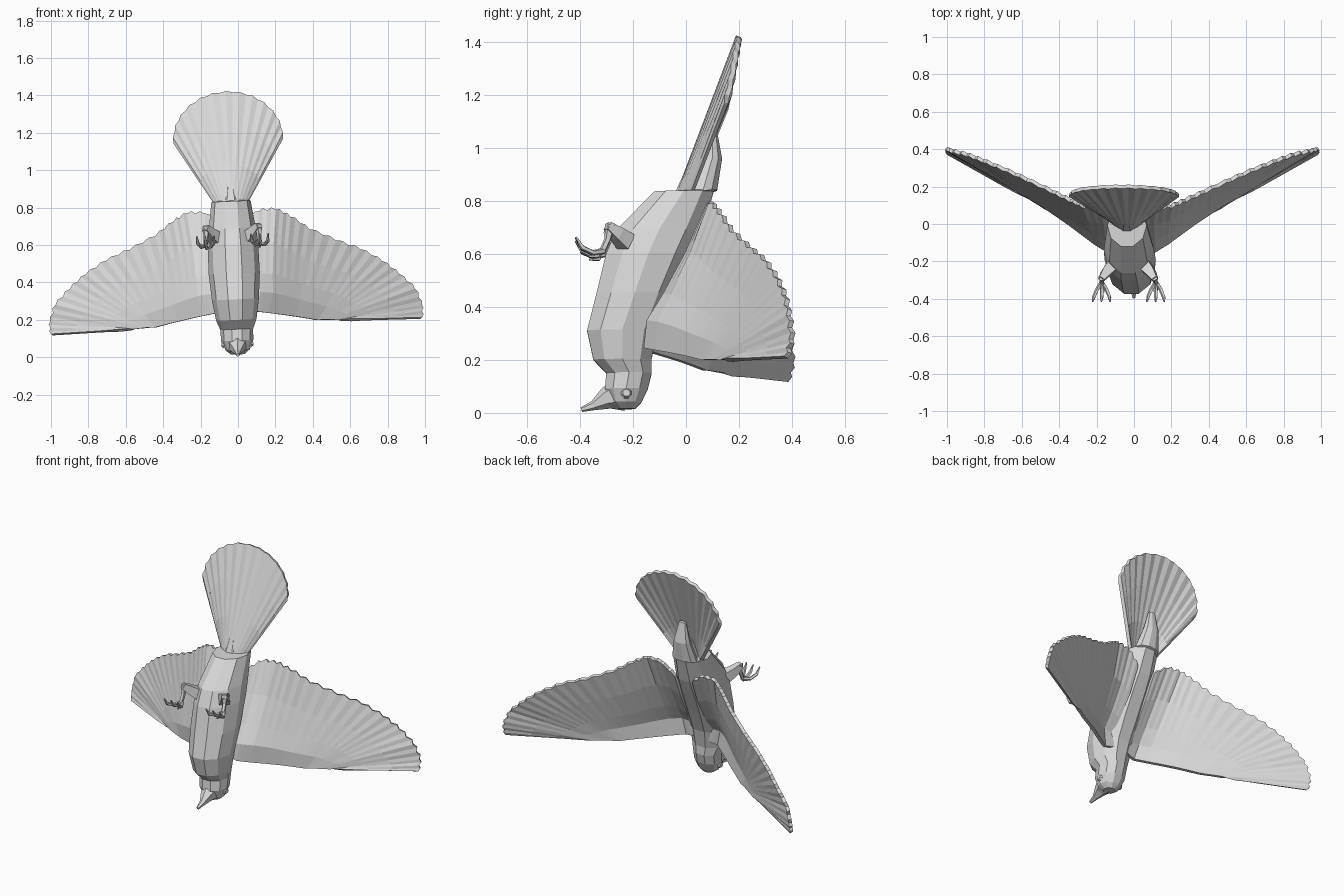
import bpy, bmesh, math
from mathutils import Vector, Matrix

cube = bpy.data.objects.get("Cube")
if cube:
    bpy.data.objects.remove(cube, do_unlink=True)

grey = bpy.data.materials.new("plain_grey")
grey.use_nodes = True
colour = (0.7, 0.7, 0.7, 1)
grey.diffuse_color = colour
grey.node_tree.nodes["Principled BSDF"].inputs["Base Color"].default_value = colour

# The whole bird banks slightly about the y axis
BANK = Matrix.Rotation(-0.045, 4, 'Y')


def add_object(name, rows, closed=False, thickness=0):
    """Skin rows of points; closed rows become capped tubes."""
    bm = bmesh.new()
    grid = [[bm.verts.new(BANK @ Vector(p)) for p in row] for row in rows]
    n = len(grid[0])
    for a, b in zip(grid, grid[1:]):
        for i in range(n if closed else n - 1):
            j = (i + 1) % n
            bm.faces.new((a[i], a[j], b[j], b[i]))
    if closed:
        bm.faces.new(grid[0])
        bm.faces.new(grid[-1])
    bmesh.ops.recalc_face_normals(bm, faces=bm.faces)
    mesh = bpy.data.meshes.new(name)
    bm.to_mesh(mesh)
    bm.free()
    mesh.materials.append(grey)
    ob = bpy.data.objects.new(name, mesh)
    bpy.context.collection.objects.link(ob)
    if thickness:
        mod = ob.modifiers.new("thickness", 'SOLIDIFY')
        mod.thickness = thickness
        mod.offset = 0


def tube(name, path, radii, sides=6):
    path = [Vector(p) for p in path]
    rows = []
    for i, p in enumerate(path):
        d = path[min(i + 1, len(path) - 1)] - path[max(i - 1, 0)]
        q = d.to_track_quat('Z', 'Y')
        rows.append([p + q @ Vector((math.cos(a), math.sin(a), 0)) * radii[i]
                     for a in (math.tau * (k + 0.5) / sides for k in range(sides))])
    add_object(name, rows, True)


def along(keys, t):
    """Point at fraction t of evenly numbered key points."""
    f = t * (len(keys) - 1)
    i = min(int(f), len(keys) - 2)
    return Vector(keys[i]).lerp(Vector(keys[i + 1]), f - i)


def section(z, front, back, half, sides=10):
    mid, depth = (front + back) / 2, (back - front) / 2
    return [(half * math.sin(a), mid - depth * math.cos(a), z)
            for a in (math.tau * (k + 0.5) / sides for k in range(sides))]


# Head, body and rump: height, front, back, half width
add_object("body", [section(*s) for s in (
    (0.015, -0.26, -0.19, 0.035), (0.04, -0.29, -0.165, 0.065),
    (0.09, -0.31, -0.14, 0.086), (0.15, -0.305, -0.125, 0.088),
    (0.20, -0.355, -0.125, 0.108), (0.31, -0.38, -0.10, 0.126),
    (0.45, -0.345, -0.04, 0.137), (0.60, -0.31, 0.03, 0.135),
    (0.69, -0.27, 0.07, 0.125), (0.835, -0.125, 0.11, 0.105),
    (0.84, 0.01, 0.12, 0.08), (0.96, 0.06, 0.138, 0.052),
    (1.08, 0.09, 0.115, 0.024))], True)

# Beak
tube("beak", [(0, -0.25, 0.07), (0, -0.30, 0.055), (0, -0.35, 0.027), (0, -0.395, 0.012)],
     [0.065, 0.042, 0.018, 0.009])

# Wing ribs run from the leading edge to the scalloped trailing edge
LEADING = [(.05, -.14, .25), (.11, -.15, .24), (.17, -.11, .23), (.24, -.06, .218),
           (.31, -.01, .205), (.37, .03, .193), (.43, .07, .18), (.45, .08, .18),
           (.47, .09, .18), (.50, .11, .178), (.55, .14, .175), (.62, .17, .172)]
TRAILING = [(.06, .07, .72), (.145, .09, .785), (.236, .10, .79), (.31, .132, .748),
            (.41, .178, .675), (.55, .243, .608), (.68, .30, .555), (.795, .345, .485),
            (.885, .378, .41), (.967, .395, .327), (1.0, .405, .235), (.997, .385, .165)]
OUT = Vector((0.45, -0.87, 0.1))
FEATHERS = 22


def wing(name, side):
    rows = []
    for s, bulge, pleat in ((0, 0, 0), (.18, .042, 0), (.36, .02, 0),
                            (.65, 0, .001), (1, 0, .002)):
        row = []
        for k in range(2 * FEATHERS + 1):
            t = k / (2 * FEATHERS)
            lift = bulge * max(0, 1 - 1.35 * t) + pleat * (-1) ** k
            reach = s if s < 1 or k % 2 else 0.975
            p = along(LEADING, t).lerp(along(TRAILING, t), reach) + OUT * lift
            row.append((p.x * side, p.y, p.z))
        rows.append(row)
    add_object(name, rows, thickness=0.02)


# Fan tail, rounded forward at its root
PLUMES = 13
tail = []
for s in (0, 0.35, 0.7, 1):
    row = []
    for k in range(2 * PLUMES + 1):
        u = k / PLUMES - 1
        a = math.radians(92) * u
        rim = 1 if k % 2 else 0.97
        tip = Vector((0.295 * math.sin(a) * rim, 0.2 - 0.05 * u * u,
                      1.165 + 0.257 * math.cos(a) * rim))
        base = Vector((0.08 * u, -0.03 + 0.05 * u * u, 0.82))
        p = base.lerp(tip, s)
        p.y += 0.002 * s * (-1) ** k
        row.append(p)
    tail.append(row)
add_object("tail", tail, thickness=0.02)

# Covert feathers at the tail root
add_object("tail_coverts", [section(0.82, -0.05, 0.06, 0.06, 8),
                            section(0.95, 0.01, 0.06, 0.022, 8)], True)

for label, side in (("left", 1), ("right", -1)):
    wing(label + "_wing", side)

    def part(name, path, radii, sides=5):
        tube(label + "_" + name, [(x * side, y, z) for x, y, z in path], radii, sides)

    # Eye, thigh, shin
    part("eye", [(.072, -.225, .072), (.085, -.225, .072)], [.022, .014], 8)
    part("thigh", [(.09, -.225, .64), (.12, -.26, .67), (.143, -.295, .70)],
         [.045, .035, .022], 4)
    part("shin", [(.14, -.285, .705), (.142, -.295, .65), (.145, -.315, .605)],
         [.02, .013, .012])
    # Curled toes: three forward, one behind
    for number, spread in enumerate((-0.042, 0, 0.042)):
        part("toe_%d" % (number + 1),
             [(.145, -.31, .605), (.145 + spread * .6, -.35, .597),
              (.145 + spread, -.39, .615), (.145 + spread * 1.1, -.415, .655)],
             [.012, .011, .010, .004])
    part("hind_toe", [(.145, -.32, .61), (.14, -.33, .588), (.135, -.365, .585)],
         [.012, .010, .004])
